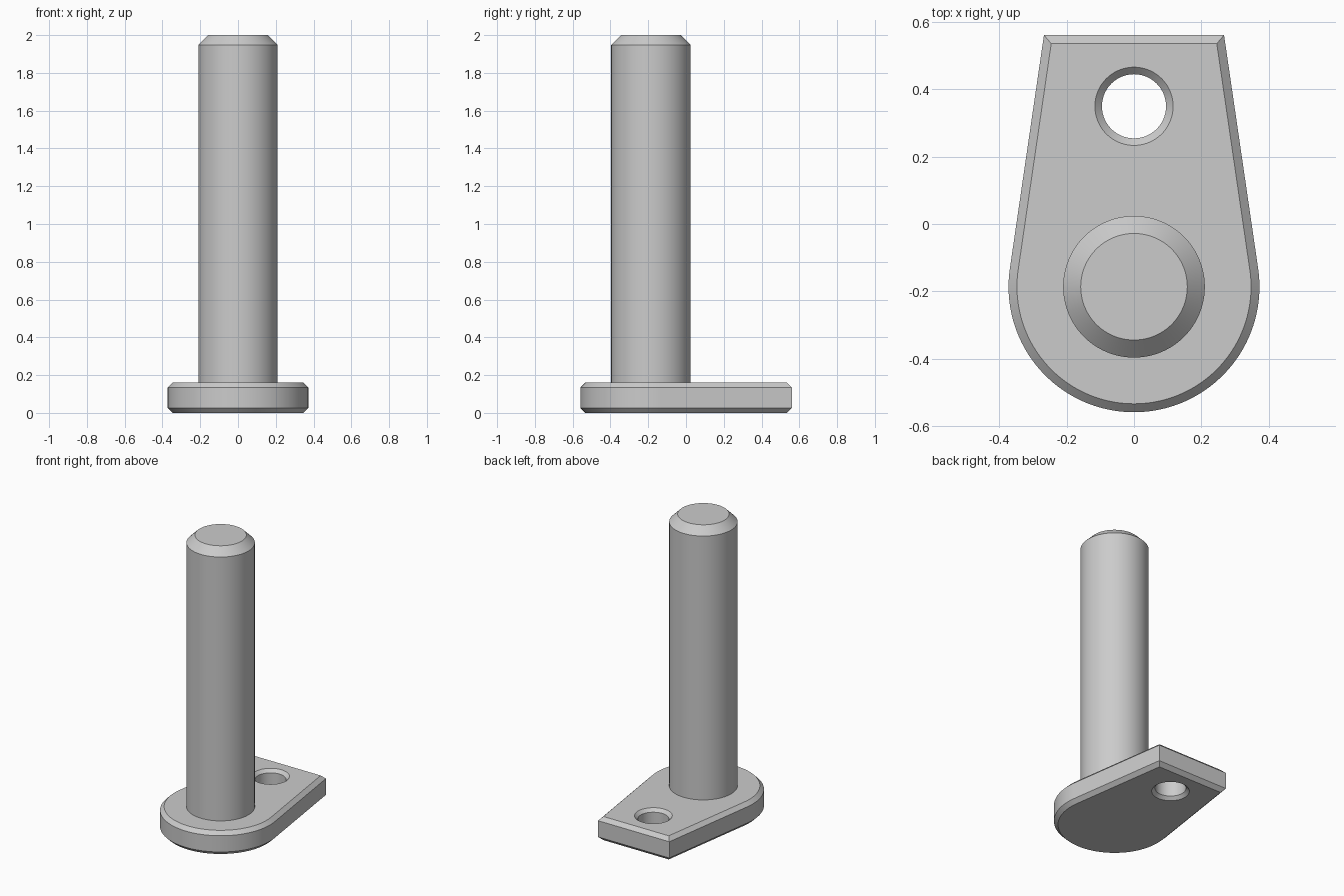
import bpy, bmesh, math

cube = bpy.data.objects.get("Cube")
if cube:
    bpy.data.objects.remove(cube, do_unlink=True)

PIN_Y, PLATE_R, BACK_Y, BACK_HALF = -0.186, 0.372, 0.56, 0.267
HOLE_Y, HOLE_R, PLATE_TOP = 0.349, 0.095, 0.16
CHAMFER, HOLE_CHAMFER = 0.025, 0.021

grey = bpy.data.materials.new("steel_grey")
grey.use_nodes = True
color = (0.6, 0.6, 0.6, 1)
grey.diffuse_color = color
grey.node_tree.nodes["Principled BSDF"].inputs["Base Color"].default_value = color


def circle(y, r, n=96):
    return [(r * math.cos(math.tau * i / n), y + r * math.sin(math.tau * i / n)) for i in range(n)]


def plate_outline(inset, n=96):
    """Round front with tangent sides tapering to a straight back edge."""
    dy = BACK_Y - PIN_Y
    a = math.atan2(dy, BACK_HALF) - math.acos(PLATE_R / math.hypot(BACK_HALF, dy))
    r, y = PLATE_R - inset, BACK_Y - inset
    x = (r - math.sin(a) * (y - PIN_Y)) / math.cos(a)
    sweep = math.pi + 2 * a
    arc = [-math.pi - a + sweep * i / n for i in range(n + 1)]
    return [(r * math.cos(t), PIN_Y + r * math.sin(t)) for t in arc] + [(x, y), (-x, y)]


def loft(bm, sections):
    """Join stacked (outline, height) sections and return their vertex rings."""
    rings = [[bm.verts.new((x, y, z)) for x, y in pts] for pts, z in sections]
    for low, high in zip(rings, rings[1:]):
        for i in range(len(low)):
            j = (i + 1) % len(low)
            bm.faces.new((low[i], low[j], high[j], high[i]))
    return rings


def finish(bm, name):
    bmesh.ops.recalc_face_normals(bm, faces=bm.faces)
    mesh = bpy.data.meshes.new(name)
    bm.to_mesh(mesh)
    bm.free()
    mesh.materials.append(grey)
    obj = bpy.data.objects.new(name, mesh)
    bpy.context.collection.objects.link(obj)
    bpy.ops.object.select_all(action="DESELECT")
    obj.select_set(True)
    bpy.context.view_layer.objects.active = obj
    bpy.ops.object.shade_smooth_by_angle(angle=math.radians(30))


# Chamfered base plate with a chamfered through hole
bm = bmesh.new()
outer = loft(bm, [(plate_outline(i), z) for i, z in (
    (CHAMFER, 0), (0, CHAMFER), (0, PLATE_TOP - CHAMFER), (CHAMFER, PLATE_TOP))])
wide = circle(HOLE_Y, HOLE_R + HOLE_CHAMFER)
narrow = circle(HOLE_Y, HOLE_R)
inner = loft(bm, [(wide, 0), (narrow, HOLE_CHAMFER),
                  (narrow, PLATE_TOP - HOLE_CHAMFER), (wide, PLATE_TOP)])
for k in (0, -1):
    edges = [bm.edges.get((ring[i - 1], ring[i]))
             for ring in (outer[k], inner[k]) for i in range(len(ring))]
    bmesh.ops.triangle_fill(bm, edges=edges, use_beauty=True)
finish(bm, "base_plate")

# Upright pin with a chamfered tip
bm = bmesh.new()
rings = loft(bm, [(circle(PIN_Y, r), z) for r, z in (
    (0.21, PLATE_TOP - 0.05), (0.21, 1.948), (0.158, 2))])
bm.faces.new(rings[0])
bm.faces.new(rings[-1])
finish(bm, "pin")
